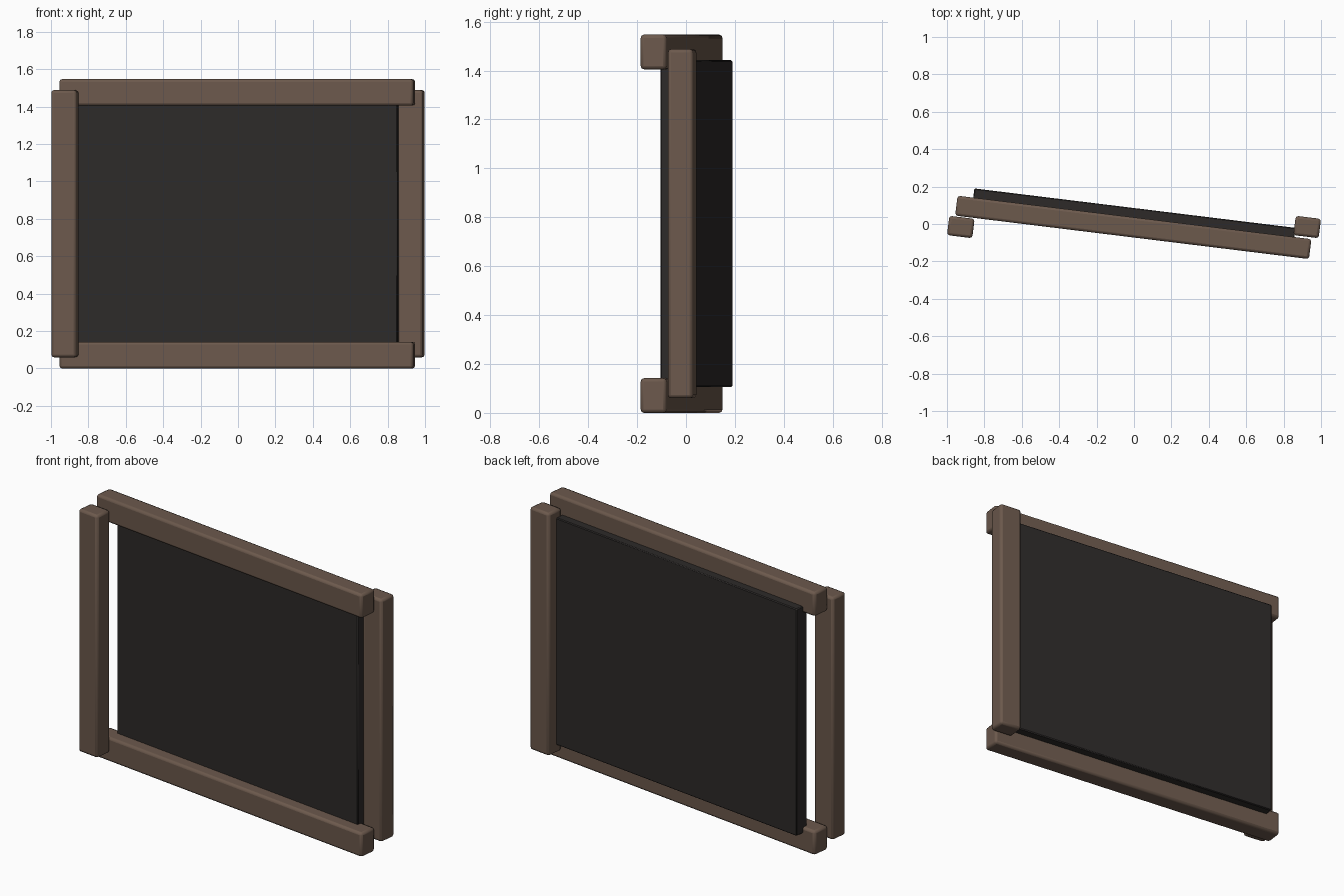
import bpy
from math import radians

if "Cube" in bpy.data.objects:
    bpy.data.objects.remove(bpy.data.objects["Cube"])

TILT = radians(-7)  # every part is turned slightly about z


def material(name, color):
    m = bpy.data.materials.new(name)
    m.diffuse_color = (*color, 1)
    m.use_nodes = True
    m.node_tree.nodes["Principled BSDF"].inputs["Base Color"].default_value = m.diffuse_color
    return m


wood = material("brown_wood", (0.15, 0.10, 0.073))
dark = material("dark_panel", (0.026, 0.023, 0.022))


def box(name, center, size, mat, bevel, segments=2):
    bpy.ops.mesh.primitive_cube_add(size=1, location=center)
    ob = bpy.context.object
    ob.name = name
    ob.scale = size
    bpy.ops.object.transform_apply(location=False, rotation=False, scale=True)
    ob.rotation_euler.z = TILT
    mod = ob.modifiers.new("Bevel", "BEVEL")
    mod.width = bevel
    mod.segments = segments
    ob.data.materials.append(mat)
    bpy.ops.object.shade_smooth_by_angle(angle=radians(30))
    return ob


# Long horizontal rails
for name, z in (("bottom_rail", 0.071), ("top_rail", 1.476)):
    box(name, (-0.004, -0.018, z), (1.906, 0.107, 0.142), wood, 0.014)

# Upright side posts: left in front of the rails, right behind them
for name, x in (("left_post", -0.926), ("right_post", 0.926)):
    box(name, (x, -0.016, 0.774), (0.136, 0.104, 1.428), wood, 0.014)

# Board held between the frame members
box("panel", (0, 0.0425, 0.774), (1.73, 0.085, 1.337), dark, 0.005, 1)
